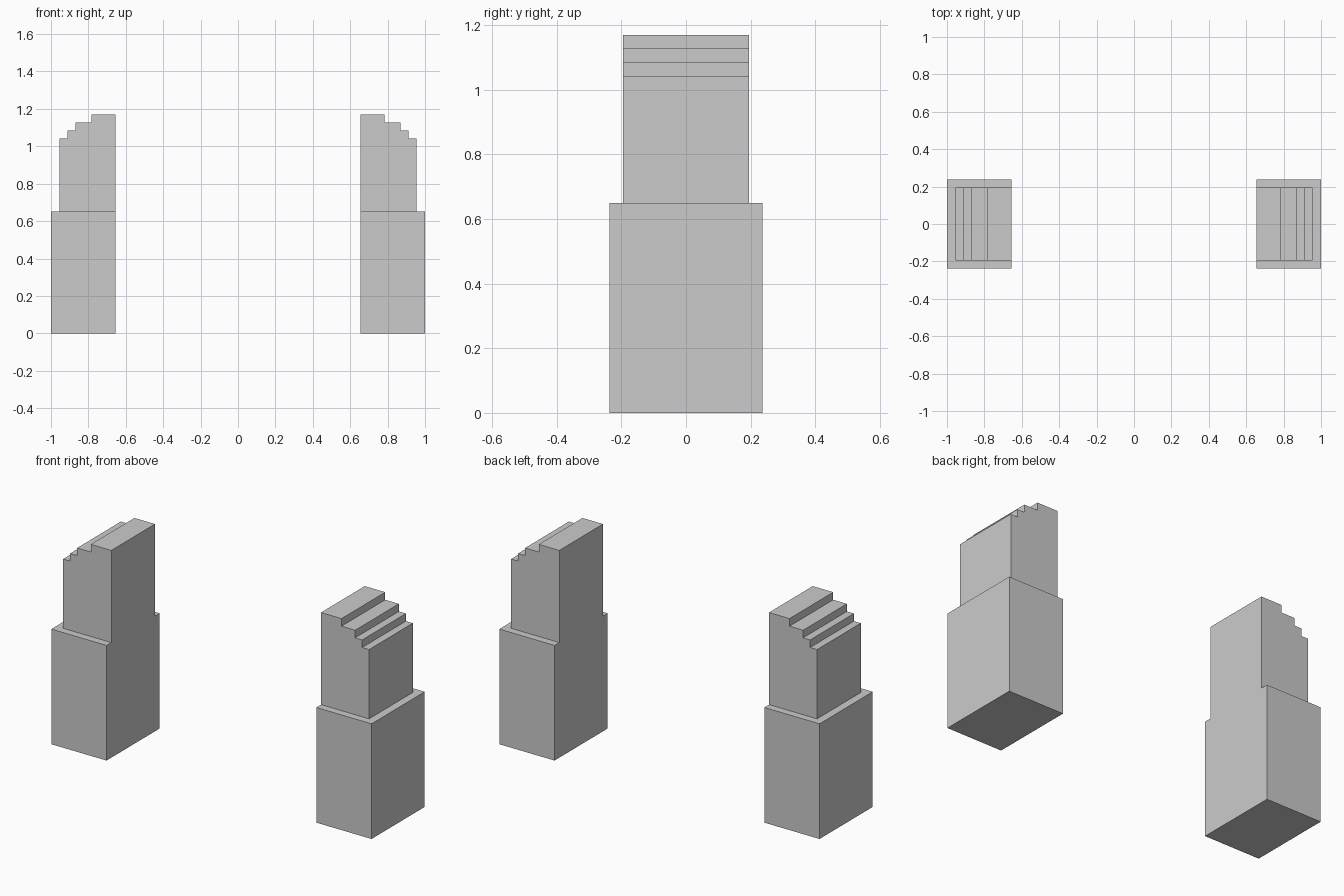
import bpy, bmesh

if "Cube" in bpy.data.objects:
    bpy.data.objects.remove(bpy.data.objects["Cube"])


def extrude_profile(name, points, y0, y1):
    """Extrude an x/z outline along y into a closed solid."""
    bm = bmesh.new()
    face = bm.faces.new([bm.verts.new((x, y0, z)) for x, z in points])
    ext = bmesh.ops.extrude_face_region(bm, geom=[face])
    verts = [g for g in ext["geom"] if isinstance(g, bmesh.types.BMVert)]
    bmesh.ops.translate(bm, verts=verts, vec=(0, y1 - y0, 0))
    bmesh.ops.recalc_face_normals(bm, faces=bm.faces)
    mesh = bpy.data.meshes.new(name)
    bm.to_mesh(mesh)
    bm.free()
    obj = bpy.data.objects.new(name, mesh)
    bpy.context.collection.objects.link(obj)
    return obj


INNER, OUTER = 0.655, 1.0
BASE_TOP = 0.65

# Stepped top: (outer x of each step, height), from the inner side outwards
steps = [(0.783, 1.17), (0.868, 1.127), (0.912, 1.084), (0.955, 1.041)]

for side, s in (("left", -1), ("right", 1)):
    # Wide pedestal block
    base = [(INNER, 0), (OUTER, 0), (OUTER, BASE_TOP), (INNER, BASE_TOP)]
    extrude_profile(side + "_pedestal", [(s * x, z) for x, z in base], -0.237, 0.237)

    # Narrower upper block, flush on the inner side, stepping down outwards
    outline = [(INNER, BASE_TOP)]
    x_prev = INNER
    for x, z in steps:
        outline += [(x_prev, z), (x, z)]
        x_prev = x
    outline.append((x_prev, BASE_TOP))
    extrude_profile(side + "_stepped_block", [(s * x, z) for x, z in outline], -0.195, 0.195)
